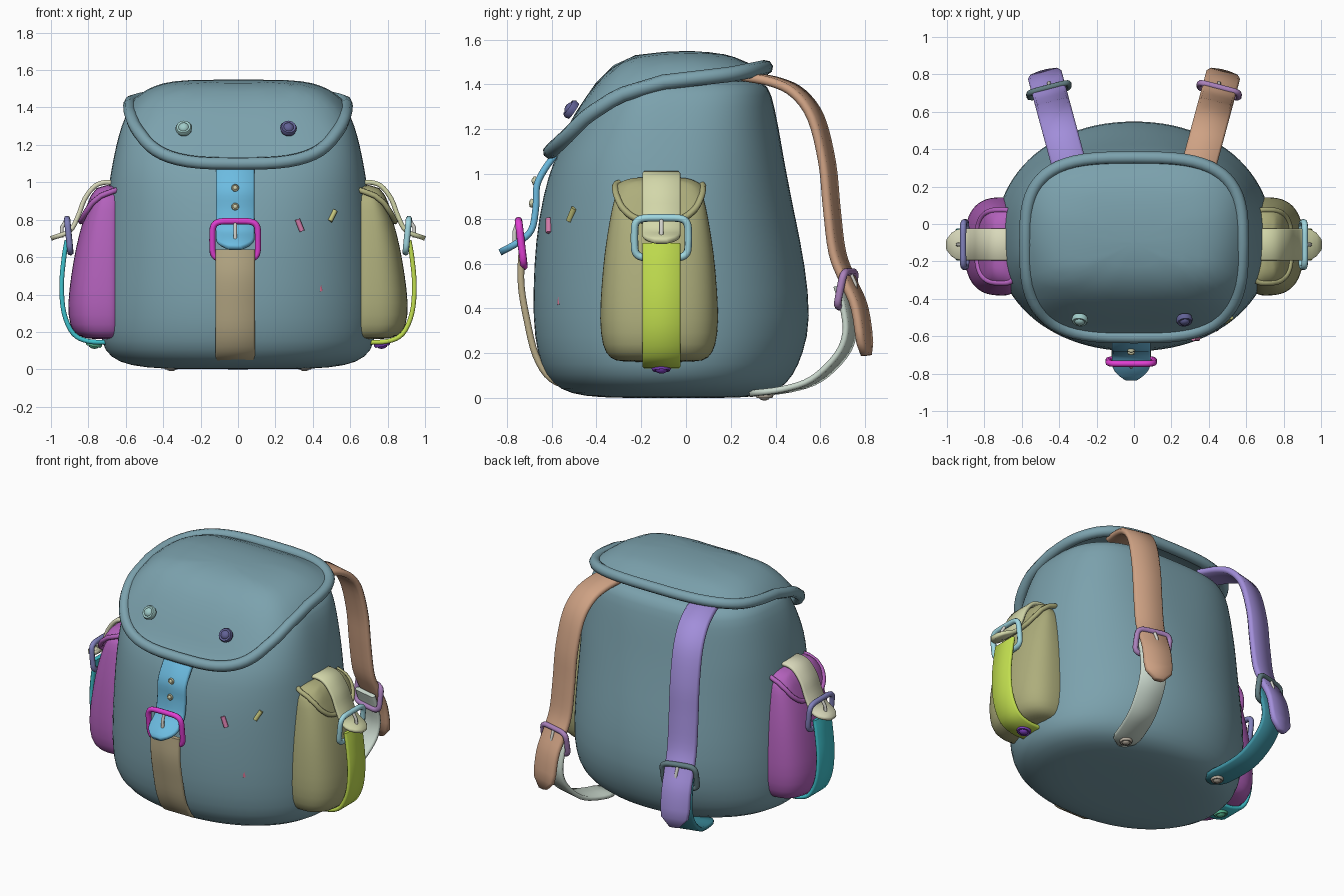
import bpy, bmesh, math
from mathutils import Vector, Matrix

if "Cube" in bpy.data.objects:
    bpy.data.objects.remove(bpy.data.objects["Cube"])

V = Vector
MATS = {}


def finish(name, bm, color, angle=50, subsurf=0):
    bmesh.ops.recalc_face_normals(bm, faces=bm.faces)
    me = bpy.data.meshes.new(name)
    bm.to_mesh(me)
    bm.free()
    ob = bpy.data.objects.new(name, me)
    bpy.context.collection.objects.link(ob)
    if color not in MATS:
        MATS[color] = bpy.data.materials.new("paint_%d" % len(MATS))
        MATS[color].diffuse_color = (*color, 1)
    me.materials.append(MATS[color])
    if subsurf:
        ob.modifiers.new("smooth", 'SUBSURF').levels = subsurf
        ob.modifiers["smooth"].render_levels = subsurf
    bpy.ops.object.select_all(action='DESELECT')
    ob.select_set(True)
    bpy.context.view_layer.objects.active = ob
    bpy.ops.object.shade_smooth_by_angle(angle=math.radians(angle))
    return ob


def lerp(table, t):
    """Piecewise linear lookup in (key, value) pairs with rising keys."""
    if t <= table[0][0]:
        return table[0][1]
    for (a, va), (b, vb) in zip(table, table[1:]):
        if t <= b:
            return va + (vb - va) * (t - a) / (b - a)
    return table[-1][1]


def oval(a, front, back, n, count=48):
    """Superellipse outline with different front and back depths."""
    out = []
    for i in range(count):
        t = 2 * math.pi * i / count
        c, s = math.cos(t), math.sin(t)
        y = abs(s) ** (2 / n) * (back if s > 0 else -front)
        out.append((math.copysign(abs(c) ** (2 / n), c) * a, y))
    return out


def skin(bm, rings, closed=False, caps=True):
    """Join rings of points with quads."""
    rows = [[bm.verts.new(p) for p in r] for r in rings]
    n = len(rows[0])
    for r0, r1 in zip(rows, rows[1:] + (rows[:1] if closed else [])):
        for i in range(n):
            bm.faces.new((r0[i], r0[(i + 1) % n], r1[(i + 1) % n], r1[i]))
    if caps and not closed:
        bm.faces.new(rows[0])
        bm.faces.new(rows[-1])


def tube(name, pts, r, color, closed=False, sides=8, bm=None):
    own = bm is None
    bm = bm or bmesh.new()
    pts = [V(p) for p in pts]
    rings, ref = [], None
    for i, p in enumerate(pts):
        nxt = pts[(i + 1) % len(pts)] if closed or i < len(pts) - 1 else p
        prv = pts[i - 1] if closed or i else p
        t = (nxt - prv).normalized()
        ref = ref or t.orthogonal()
        ref = (ref - t * ref.dot(t)).normalized()
        w = t.cross(ref)
        rings.append([p + r * (math.cos(k * math.tau / sides) * ref + math.sin(k * math.tau / sides) * w)
                      for k in range(sides)])
    skin(bm, rings, closed)
    if own:
        return finish(name, bm, color)


def smooth_path(pts, k=4):
    pts = [V(p) for p in pts]
    q = [2 * pts[0] - pts[1]] + pts + [2 * pts[-1] - pts[-2]]
    out = []
    for a, b, c, d in zip(q, q[1:], q[2:], q[3:]):
        for j in range(k):
            t = j / k
            out.append(0.5 * (2 * b + (c - a) * t + (2 * a - 5 * b + 4 * c - d) * t * t
                              + (3 * b - a - 3 * c + d) * t ** 3))
    return out + [pts[-1]]


def strap(name, pts, side, width, color, thick=0.03, tip=False):
    """Flat band along a path, with an optional rounded tip at the end."""
    pts, side = smooth_path(pts), V(side).normalized()
    bm, rings = bmesh.new(), []
    for i, p in enumerate(pts):
        t = (pts[min(i + 1, len(pts) - 1)] - pts[max(i - 1, 0)]).normalized()
        nrm = t.cross(side).normalized()
        left = (pts[-1] - p).length / (width * 0.5)
        w = width / 2
        if tip and i > len(pts) // 2 and left < 1:
            w *= max(0.35, math.sqrt(1 - (1 - left) ** 2))
        h, e = thick / 2, thick * 0.3
        sec = [(-w, -h + e), (-w + e, -h), (w - e, -h), (w, -h + e),
               (w, h - e), (w - e, h), (-w + e, h), (-w, h - e)]
        rings.append([p + side * u + nrm * v for u, v in sec])
    skin(bm, rings)
    return finish(name, bm, color, 60)


def buckle(name, c, u, v, hw, hh, color, prong):
    c, u, v = V(c), V(u).normalized(), V(v).normalized()
    tube(name, [c + u * x + v * y for x, y in oval(hw, hh, hh, 5, 40)], 0.017, color, True)
    tube(name + "_prong", [c + v * hh, c + v * hh * 0.5 + V(prong) * 0.8, c - v * hh * 0.1 + V(prong)],
         0.01, (0.65, 0.65, 0.6))


def rivet(name, c, nrm, r, color):
    """Washer with a domed centre."""
    bm = bmesh.new()
    skin(bm, [[(q * r * math.cos(k * math.tau / 20), q * r * math.sin(k * math.tau / 20), z * r)
               for k in range(20)]
              for q, z in ((0.9, -0.4), (1, 0), (0.85, 0.3), (0.6, 0.25), (0.5, 0.42), (0.2, 0.55))])
    bm.transform(Matrix.Translation(V(c)) @ V(nrm).to_track_quat('Z', 'Y').to_matrix().to_4x4())
    finish(name, bm, color)


def flap(name, a, front, back, top, rim, r, place, color):
    """Draped lid: follows the top profile and falls to the rim profile, with a rolled edge."""
    bm, edge = bmesh.new(), oval(a, front, back, 3.2, 64)
    rings = []
    for s in (0.03, 0.25, 0.45, 0.6, 0.7, 0.78, 0.85, 0.91, 0.96, 1):
        rings.append([place(x * s, y * s, lerp(top, y * s) - (lerp(top, y * s) - lerp(rim, y * s)) * s ** 5)
                      for x, y in edge])
    skin(bm, rings[::-1], caps=False)
    bm.faces.new([v for v in list(bm.verts)[-64:]])
    tube("", rings[-1], r, color, True, bm=bm)
    finish(name, bm, color)


BLUE = (0.2, 0.36, 0.42)

# Main sack: z, half width, front y, back y, squareness
CY = -0.08
bm = bmesh.new()
skin(bm, [[(x, y + CY, z) for x, y in oval(a, CY - f, b - CY, n)] for z, a, f, b, n in (
    (0.0, 0.3, -0.3, 0.2, 2), (0.008, 0.5, -0.46, 0.33, 2), (0.035, 0.64, -0.56, 0.42, 2.1),
    (0.1, 0.72, -0.63, 0.48, 2.1), (0.2, 0.74, -0.665, 0.525, 2.1), (0.35, 0.745, -0.685, 0.56, 2.1),
    (0.6, 0.735, -0.68, 0.532, 2.1), (0.8, 0.715, -0.66, 0.49, 2.2), (1.0, 0.69, -0.615, 0.45, 2.4),
    (1.1, 0.672, -0.57, 0.432, 2.5), (1.2, 0.652, -0.51, 0.415, 2.6), (1.3, 0.625, -0.44, 0.395, 2.8),
    (1.4, 0.585, -0.35, 0.37, 3), (1.43, 0.5, -0.25, 0.3, 3))])
finish("main_sack", bm, BLUE, 60, 1)

# Top flap and its two studs
flap("top_flap", 0.58, 0.505, 0.455,
     [(-0.505, 1.1), (-0.4, 1.29), (-0.3, 1.42), (-0.22, 1.49), (-0.13, 1.53), (0, 1.545), (0.12, 1.55),
      (0.3, 1.54), (0.38, 1.52), (0.455, 1.475)],
     [(-0.505, 1.1), (-0.44, 1.16), (-0.34, 1.26), (-0.2, 1.35), (0, 1.41), (0.3, 1.445), (0.455, 1.475)],
     0.034, lambda x, y, z: V((x, y - 0.1, z)), BLUE)
rivet("left_flap_stud", (-0.29, -0.515, 1.29), (-0.1, -0.8, 0.55), 0.045, (0.35, 0.6, 0.58))
rivet("right_flap_stud", (0.27, -0.515, 1.29), (0.1, -0.8, 0.55), 0.045, (0.12, 0.12, 0.3))

# Front closing strap
FX = -0.015
strap("front_lower_strap", [(FX, y, z) for y, z in (
    (-0.48, 0.04), (-0.6, 0.085), (-0.67, 0.19), (-0.71, 0.35), (-0.735, 0.5), (-0.735, 0.64))],
    (1, 0, 0), 0.21, (0.5, 0.42, 0.25))
strap("front_upper_strap", [(FX, y, z) for y, z in (
    (-0.57, 1.1), (-0.625, 1.03), (-0.665, 0.95), (-0.67, 0.85), (-0.69, 0.75), (-0.75, 0.695), (-0.83, 0.65))],
    (1, 0, 0), 0.205, (0.15, 0.5, 0.75), tip=True)
buckle("front_buckle", (FX, -0.735, 0.69), (1, 0, 0), (0, -0.12, 1), 0.122, 0.103, (0.75, 0.05, 0.65), (0, -0.03, 0))
for i, (y, z) in enumerate(((-0.678, 0.97), (-0.69, 0.87))):
    rivet("strap_eyelet_%d" % i, (FX, y, z), (0, -1, 0.1), 0.02, (0.6, 0.6, 0.4))

# Loose stitched marks on the front right
for i, (p, tilt, col) in enumerate((((0.33, -0.612, 0.77), (-0.4, 0, 1), (0.65, 0.2, 0.4)),
                                    ((0.505, -0.51, 0.82), (0.5, 0.4, 1), (0.55, 0.55, 0.2)),
                                    ((0.435, -0.56, 0.45), (-0.2, 0, 1), (0.6, 0.15, 0.25)))):
    d = V(tilt).normalized() * 0.034
    tube("stitch_mark_%d" % i, [V(p) - d, V(p) + d], 0.014, col)

# Mirrored parts: side pockets and shoulder straps
PY = -0.12
POCKET = ((0.16, 0.78, 0.17), (0.175, 0.86, 0.22), (0.23, 0.902, 0.255), (0.35, 0.912, 0.267),
          (0.5, 0.893, 0.258), (0.65, 0.868, 0.245), (0.8, 0.83, 0.22), (0.9, 0.785, 0.2), (0.96, 0.74, 0.17))
SIDES = {
    "right": (1, (0.42, 0.42, 0.2), (0.65, 0.68, 0.4), (0.55, 0.75, 0.08), (0.35, 0.68, 0.75),
              (0.62, 0.36, 0.23), (0.6, 0.7, 0.62), (0.4, 0.22, 0.5), (0.2, 0.05, 0.5)),
    "left": (-1, (0.45, 0.12, 0.5), (0.7, 0.7, 0.5), (0.05, 0.55, 0.62), (0.22, 0.22, 0.5),
             (0.36, 0.27, 0.7), (0.05, 0.3, 0.38), (0.12, 0.2, 0.22), (0.1, 0.5, 0.3))}

for label, (s, pocket, upper, lower, frame, shoulder, tail, ring, stud) in SIDES.items():
    bm = bmesh.new()
    skin(bm, [[(s * (0.7 - y), PY + x, z) for x, y in oval(hw, xo - 0.7, 0.1, 2.7, 40)]
              for z, xo, hw in POCKET])
    finish(label + "_pocket", bm, pocket, 60, 1)
    flap(label + "_pocket_flap", 0.195, 0.14, 0.08,
         [(-0.14, 0.79), (-0.12, 0.86), (-0.09, 0.93), (-0.055, 0.97), (0, 0.985), (0.08, 0.975)],
         [(-0.14, 0.79), (-0.12, 0.83), (-0.08, 0.89), (-0.03, 0.93), (0.08, 0.97)],
         0.015, lambda x, y, z: V((s * (0.7 - y), PY + x, z)), pocket)
    sy = -0.11
    strap(label + "_pocket_upper_strap", [(s * x, sy, z) for x, z in (
        (0.63, 0.985), (0.7, 1.0), (0.765, 0.98), (0.82, 0.91), (0.855, 0.82), (0.9, 0.74), (1.0, 0.7))],
        (0, 1, 0), 0.17, upper, 0.025, True)
    strap(label + "_pocket_lower_strap", [(s * x, sy, z) for x, z in (
        (0.915, 0.69), (0.93, 0.6), (0.943, 0.45), (0.93, 0.3), (0.88, 0.19), (0.8, 0.15), (0.7, 0.145))],
        (0, 1, 0), 0.17, lower, 0.025)
    buckle(label + "_pocket_buckle", (s * 0.905, sy, 0.715), (0, 1, 0), (s * 0.1, 0, 1), 0.12, 0.09,
           frame, (s * 0.04, 0, 0))
    rivet(label + "_pocket_rivet", (s * 0.77, sy, 0.135), (s * 0.2, 0, -1), 0.045, stud)

    def back(y, z):
        return (s * (0.37 + (y - 0.4) * 0.27), y, z)
    across = (s, -0.26, 0)
    strap(label + "_shoulder_strap", [back(y, z) for y, z in (
        (0.27, 1.435), (0.4, 1.41), (0.5, 1.36), (0.58, 1.25), (0.63, 1.05), (0.65, 0.85), (0.675, 0.65),
        (0.72, 0.53), (0.775, 0.4), (0.805, 0.19))], across, 0.185, shoulder, 0.04, True)
    strap(label + "_shoulder_tail", [back(y, z) for y, z in (
        (0.69, 0.5), (0.72, 0.4), (0.73, 0.29), (0.69, 0.19), (0.58, 0.085), (0.45, 0.04), (0.29, 0.02))],
        across, 0.17, tail, 0.028, True)
    buckle(label + "_shoulder_buckle", back(0.715, 0.485), across, (0, 0.2, 1), 0.108, 0.08, ring, (0, 0.04, -0.02))
    rivet(label + "_shoulder_rivet", back(0.35, 0.012), (0, 0, -1), 0.04, (0.45, 0.4, 0.33))

for m in bpy.data.materials:
    if m.users and not m.is_grease_pencil:
        m.use_nodes = True
        m.node_tree.nodes["Principled BSDF"].inputs["Base Color"].default_value = m.diffuse_color
